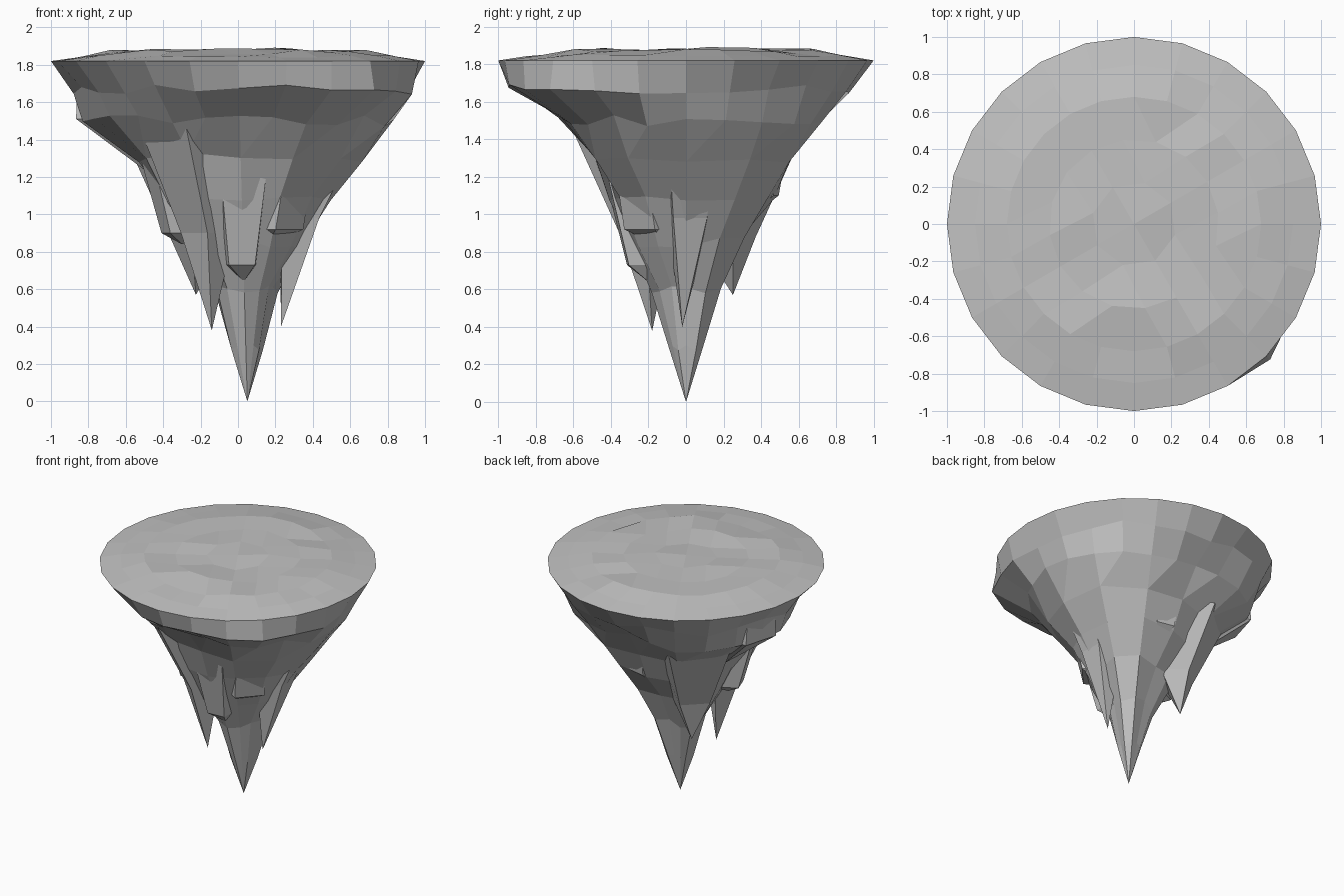
import bpy, bmesh, math, random
from mathutils import Vector

random.seed(4)
cube = bpy.data.objects.get("Cube")
if cube:
    bpy.data.objects.remove(cube)

RIM_Z, SEGS = 1.82, 24

rock = bpy.data.materials.new("stone grey")
rock.use_nodes = True
rock.diffuse_color = (0.54, 0.54, 0.54, 1)
rock.node_tree.nodes["Principled BSDF"].inputs["Base Color"].default_value = rock.diffuse_color


def finish(name, bm):
    bmesh.ops.recalc_face_normals(bm, faces=bm.faces)
    mesh = bpy.data.meshes.new(name)
    bm.to_mesh(mesh)
    bm.free()
    mesh.materials.append(rock)
    obj = bpy.data.objects.new(name, mesh)
    bpy.context.collection.objects.link(obj)


def polar(radius, angle, z):
    return Vector((radius * math.cos(angle), radius * math.sin(angle), z))


def add_face(bm, corners):
    """Make a face, dropping corners that share one vertex."""
    unique = list(dict.fromkeys(corners))
    if len(unique) > 2:
        bm.faces.new(unique)


def join_rings(bm, upper, lower):
    for i in range(SEGS):
        j = (i + 1) % SEGS
        add_face(bm, [upper[i], upper[j], lower[j], lower[i]])


# Underside: each row is a height and its radius in eight compass directions,
# counted from the left side round by the back (hundredths)
RINGS = [
    (167, [91, 89, 88, 91, 87, 86, 93, 102]),
    (150, [84, 80, 71, 84, 85, 76, 66, 74]),
    (130, [66, 68, 55, 58, 54, 62, 49, 58]),
    (108, [48, 55, 46, 45, 43, 47, 40, 40]),
    (85, [31, 39, 28, 29, 31, 33, 30, 28]),
    (60, [15, 24, 16, 16, 15, 18, 18, 15]),
    (30, [8, 12, 8, 8, 8, 9, 9, 8]),
]


def build_underside():
    bm = bmesh.new()
    upper = [bm.verts.new(polar(1, math.tau * i / SEGS, RIM_Z)) for i in range(SEGS)]
    for level, (height, radii) in enumerate(RINGS):
        step = 1 if level < 2 else 2
        drift = 0.05 * (1 - height / 182)
        lower = []
        for i in range(SEGS):
            if i % step:
                lower.append(lower[-1])
                continue
            k, part = divmod(i / 3, 1)
            k = int(k)
            r = radii[k] * (1 - part) + radii[(k + 1) % 8] * part
            r *= random.uniform(0.98, 1.02) / 100
            z = height / 100 + random.uniform(-0.03, 0.03)
            lower.append(bm.verts.new(polar(r, math.tau * i / SEGS, z) + Vector((drift, 0, 0))))
        join_rings(bm, upper, lower)
        upper = lower
    tip = bm.verts.new((0.05, 0, 0))
    join_rings(bm, upper, [tip] * SEGS)
    finish("rock_underside", bm)


# Top: two outer rings round a square grid bent into a disc
def build_top():
    bm = bmesh.new()
    turn, half, inner = math.radians(30), 3, 0.68
    grid = {}
    for a in range(-half, half + 1):
        for b in range(-half, half + 1):
            big = max(abs(a), abs(b))
            if big == 0:
                angle = 0
            elif abs(a) >= abs(b):
                angle = math.pi / 4 * b / a + (math.pi if a < 0 else 0)
            else:
                angle = math.pi / 2 - math.pi / 4 * a / b + (math.pi if b < 0 else 0)
            z = RIM_Z + 0.064 - 0.006 * big + random.uniform(-0.014, 0.018)
            grid[a, b] = bm.verts.new(polar(inner * big / half, angle + turn, z))
    for a in range(-half, half):
        for b in range(-half, half):
            add_face(bm, [grid[a, b], grid[a + 1, b], grid[a + 1, b + 1], grid[a, b + 1]])
    # Perimeter of the grid, sorted by angle, continues into the rings
    edge = [v for key, v in grid.items() if max(map(abs, key)) == half]
    edge.sort(key=lambda v: round(math.atan2(v.co.y, v.co.x) % math.tau, 3) % 6.283)
    for radius, rise, rough in ((0.85, 0.025, 0.006), (1, 0, 0)):
        ring = [bm.verts.new(polar(radius, math.tau * i / SEGS,
                                   RIM_Z + rise + random.uniform(-rough, rough)))
                for i in range(SEGS)]
        join_rings(bm, ring, edge)
        edge = ring
    finish("ground_top", bm)


# Hanging rocks: a slab that leaves the wall and narrows to a point
def build_shard(name, degrees, tip, mid, top):
    bm = bmesh.new()
    out = polar(1, math.radians(degrees), 0)
    side = Vector((-out.y, out.x, 0))
    point = bm.verts.new(tip)
    rings = []
    for radius, z, width in (top, mid):
        outer = out * radius + Vector((0, 0, z))
        back = out * (radius - 0.2) + Vector((0, 0, z))
        rings.append([bm.verts.new(p) for p in (
            outer - side * width, outer + side * width,
            back + side * width * 1.3, back - side * width * 1.3)])
    bm.faces.new(rings[0])
    for i in range(4):
        j = (i + 1) % 4
        bm.faces.new([rings[0][i], rings[0][j], rings[1][j], rings[1][i]])
        bm.faces.new([rings[1][i], rings[1][j], point])
    finish(name, bm)


build_underside()
build_top()
build_shard("left_spike", 3, (0.23, -0.02, 0.4), (0.43, 0.98, 0.09), (0.6, 1.32, 0.12))
build_shard("front_right_spike", 232, (-0.14, -0.18, 0.38), (0.38, 0.9, 0.09), (0.66, 1.48, 0.16))
build_shard("back_right_spike", 134, (-0.225, 0.25, 0.57), (0.41, 0.88, 0.11), (0.61, 1.36, 0.22))
build_shard("front_ledge", 274, (0.03, -0.2, 0.64), (0.31, 0.73, 0.07), (0.47, 1.38, 0.14))
build_shard("front_left_ledge", 318, (0.15, -0.12, 0.82), (0.37, 0.92, 0.11), (0.44, 1.24, 0.11))
build_shard("right_ledge", 200, (-0.3, -0.1, 0.84), (0.41, 0.9, 0.07), (0.53, 1.34, 0.1))
build_shard("back_ledge", 78, (0.08, 0.3, 0.95), (0.49, 1.1, 0.07), (0.55, 1.46, 0.1))
build_shard("right_overhang", 164, (-0.45, 0.15, 1.2), (0.86, 1.51, 0.14), (0.86, 1.66, 0.13))
